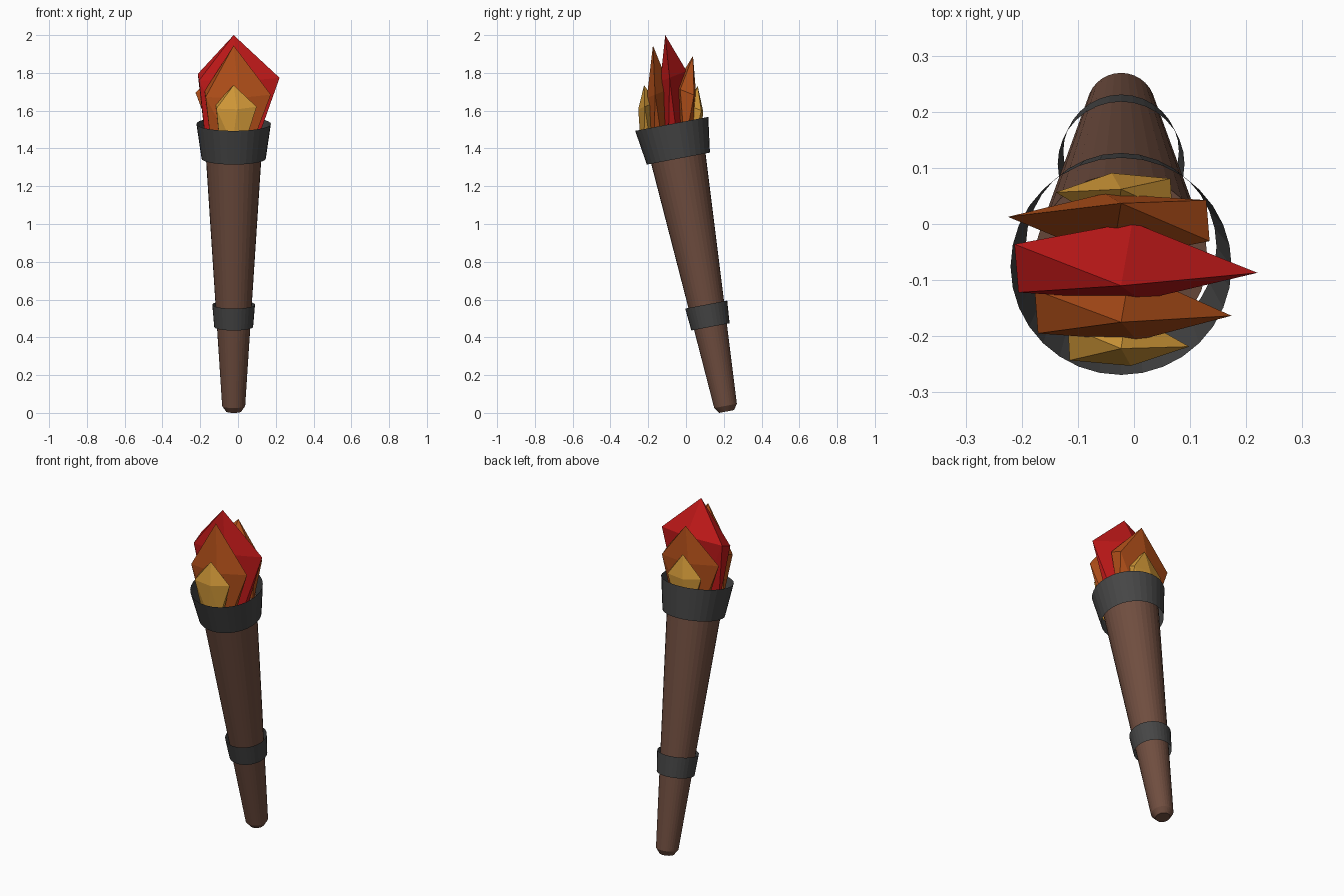
import bpy, bmesh, math
from mathutils import Matrix

if "Cube" in bpy.data.objects:
    bpy.data.objects.remove(bpy.data.objects["Cube"])

CX = -0.023
# Leaning axis of the torch
LEAN = Matrix.Translation((CX, 0.215, 0.0075)) @ Matrix.Rotation(math.radians(10.8), 4, 'X')


def material(name, rgb):
    m = bpy.data.materials.new(name)
    m.diffuse_color = (*rgb, 1)
    m.use_nodes = True
    m.node_tree.nodes["Principled BSDF"].inputs["Base Color"].default_value = m.diffuse_color
    return m


WOOD = material("wood", (0.16, 0.075, 0.05))
IRON = material("iron", (0.06, 0.06, 0.06))
RED = material("red", (0.55, 0.01, 0.01))
ORANGE = material("orange", (0.45, 0.08, 0.01))
YELLOW = material("yellow", (0.65, 0.32, 0.04))


def finish(name, bm, mat):
    bmesh.ops.recalc_face_normals(bm, faces=bm.faces)
    me = bpy.data.meshes.new(name)
    bm.to_mesh(me)
    bm.free()
    me.materials.append(mat)
    ob = bpy.data.objects.new(name, me)
    bpy.context.collection.objects.link(ob)
    return ob


def bridge(bm, a, b):
    n = len(a)
    for i in range(n):
        j = (i + 1) % n
        bm.faces.new((a[i], a[j], b[j], b[i]))


def lathe(name, profile, mat, caps, n=32):
    """Rings of (radius, height) along the leaning axis."""
    bm = bmesh.new()
    rings = [[bm.verts.new((r * math.cos(math.tau * i / n), r * math.sin(math.tau * i / n), t))
              for i in range(n)] for r, t in profile]
    for a, b in zip(rings, rings[1:]):
        bridge(bm, a, b)
    if caps:
        bm.faces.new(rings[0])
        bm.faces.new(rings[-1])
    bm.transform(LEAN)
    return finish(name, bm, mat)


# Five-sided flame outline, stretched sideways
OUTLINE = [(0.243, -0.015), (0.02, 0.075), (-0.19, 0.036), (-0.183, -0.05), (0.035, -0.064)]


def flame(name, mat, tip, mid, low_z, sx, sy, back=False):
    """Faceted crystal: tip, wide ring, narrow lower ring, hidden bottom point."""
    f = -1 if back else 1
    bm = bmesh.new()
    top = bm.verts.new((CX, *tip))
    up = [bm.verts.new((CX + f * x * sx, mid[0] + f * y * sy, mid[1] + 0.4 * y * sy))
          for x, y in OUTLINE]
    low = [bm.verts.new((CX - f * x * sx * 0.6, mid[0] - f * y * sy * 0.6, low_z))
           for x, y in OUTLINE]
    low = low[3:] + low[:3]
    end = bm.verts.new((CX, mid[0] + 0.01, low_z - 0.08))
    for i in range(5):
        j = (i + 1) % 5
        bm.faces.new((top, up[i], up[j]))
        bm.faces.new((up[i], low[i], up[j]))
        bm.faces.new((up[j], low[i], low[j]))
        bm.faces.new((end, low[j], low[i]))
    return finish(name, bm, mat)


# Tapered wooden handle
lathe("handle", [(0.04, 0), (0.061, 0.03), (0.154, 1.48)], WOOD, True)
# Thin open iron bands
lathe("lower_band", [(0.103, 0.456), (0.113, 0.576)], IRON, False)
lathe("top_cuff", [(0.170, 1.363), (0.197, 1.55)], IRON, False)

# Flames, from the centre outwards
flame("centre_flame", RED, (-0.11, 2.0), (-0.072, 1.78), 1.41, 1.0, 1.0)
flame("front_flame", ORANGE, (-0.175, 1.945), (-0.15, 1.69), 1.41, 0.81, 0.9)
flame("back_flame", ORANGE, (0.037, 1.89), (0.0, 1.70), 1.41, 0.83, 0.85, True)
flame("front_small_flame", YELLOW, (-0.222, 1.735), (-0.208, 1.625), 1.42, 0.5, 0.7)
flame("back_small_flame", YELLOW, (0.062, 1.73), (0.046, 1.615), 1.42, 0.48, 0.7, True)
